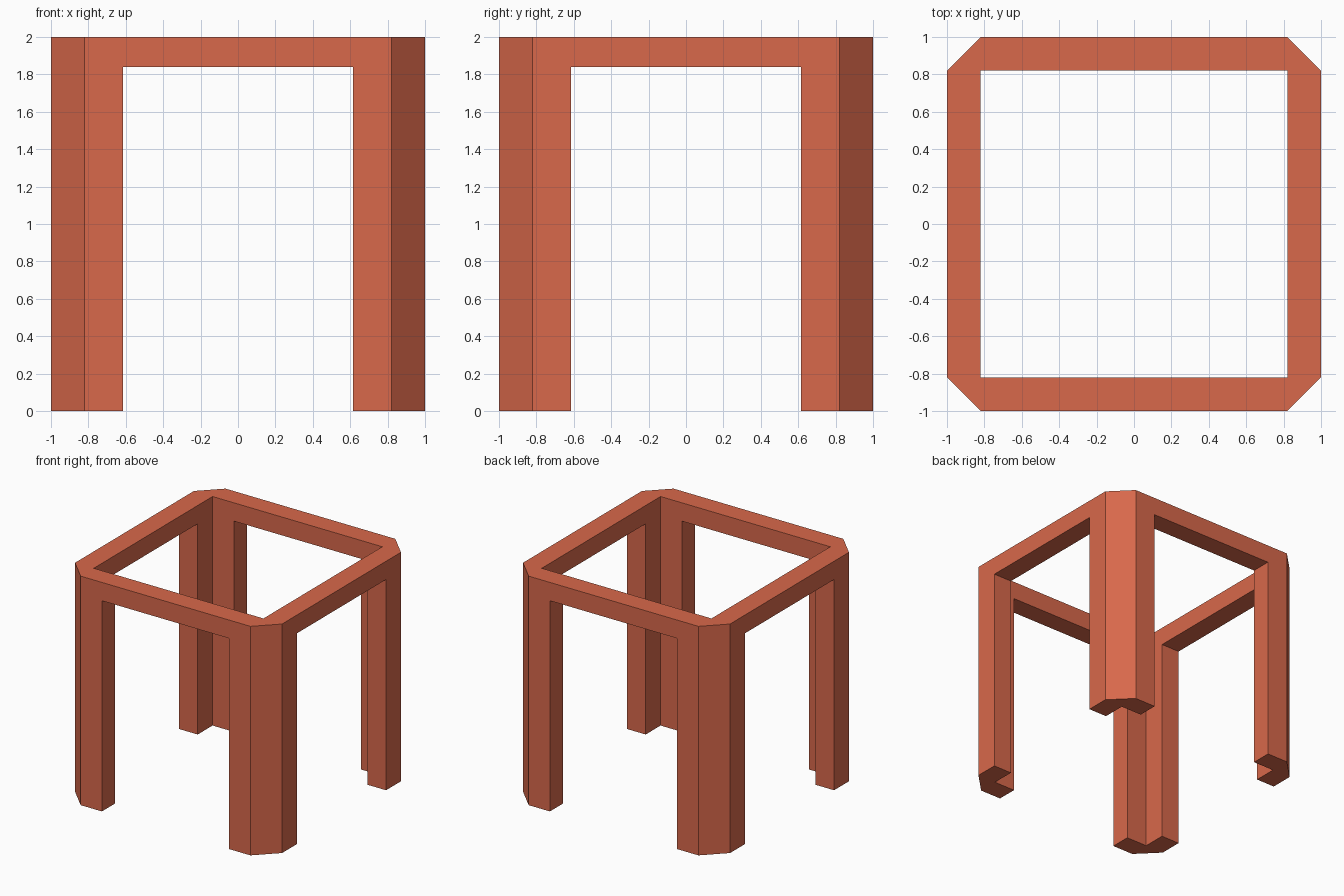
import bpy
import bmesh
from mathutils import Matrix, Vector

if "Cube" in bpy.data.objects:
    bpy.data.objects.remove(bpy.data.objects["Cube"])

TOP, BEAM = 2.0, 1.84            # frame top and underside
OUT, INN, LEG = 1.0, 0.82, 0.615  # outer face, inner face / chamfer, leg edge

bm = bmesh.new()


def face(rot, points):
    bm.faces.new([bm.verts.new(rot @ Vector(p)) for p in points])


def wall(rot, a, b, z0, z1):
    face(rot, [(*a, z0), (*b, z0), (*b, z1), (*a, z1)])


def cap(rot, outline, z):
    face(rot, [(x, y, z) for x, y in outline])


# Chamfered L-shaped leg outline and one beam outline
leg = [(LEG, -OUT), (INN, -OUT), (OUT, -INN), (OUT, -LEG),
       (INN, -LEG), (INN, -INN), (LEG, -INN)]
beam = [(-LEG, -OUT), (LEG, -OUT), (LEG, -INN), (-LEG, -INN)]

for k in range(4):
    rot = Matrix.Rotation(k * 1.5707963267948966, 3, 'Z')
    # Leg, open at the joints where the beams meet it
    cap(rot, leg, 0)
    cap(rot, leg, TOP)
    for i in range(7):
        a, b = leg[i], leg[(i + 1) % 7]
        wall(rot, a, b, 0, BEAM)
        if i not in (3, 6):
            wall(rot, a, b, BEAM, TOP)
    # Beam between two legs
    cap(rot, beam, BEAM)
    cap(rot, beam, TOP)
    wall(rot, beam[0], beam[1], BEAM, TOP)
    wall(rot, beam[2], beam[3], BEAM, TOP)

# Weld into one closed frame
bmesh.ops.remove_doubles(bm, verts=bm.verts, dist=0.0005)
bmesh.ops.recalc_face_normals(bm, faces=bm.faces)
mesh = bpy.data.meshes.new("table_frame")
bm.to_mesh(mesh)
bm.free()

mat = bpy.data.materials.new("terracotta")
mat.diffuse_color = (0.69, 0.14, 0.07, 1)
mat.use_nodes = True
mat.node_tree.nodes["Principled BSDF"].inputs["Base Color"].default_value = mat.diffuse_color
mesh.materials.append(mat)
bpy.context.collection.objects.link(bpy.data.objects.new("table_frame", mesh))
